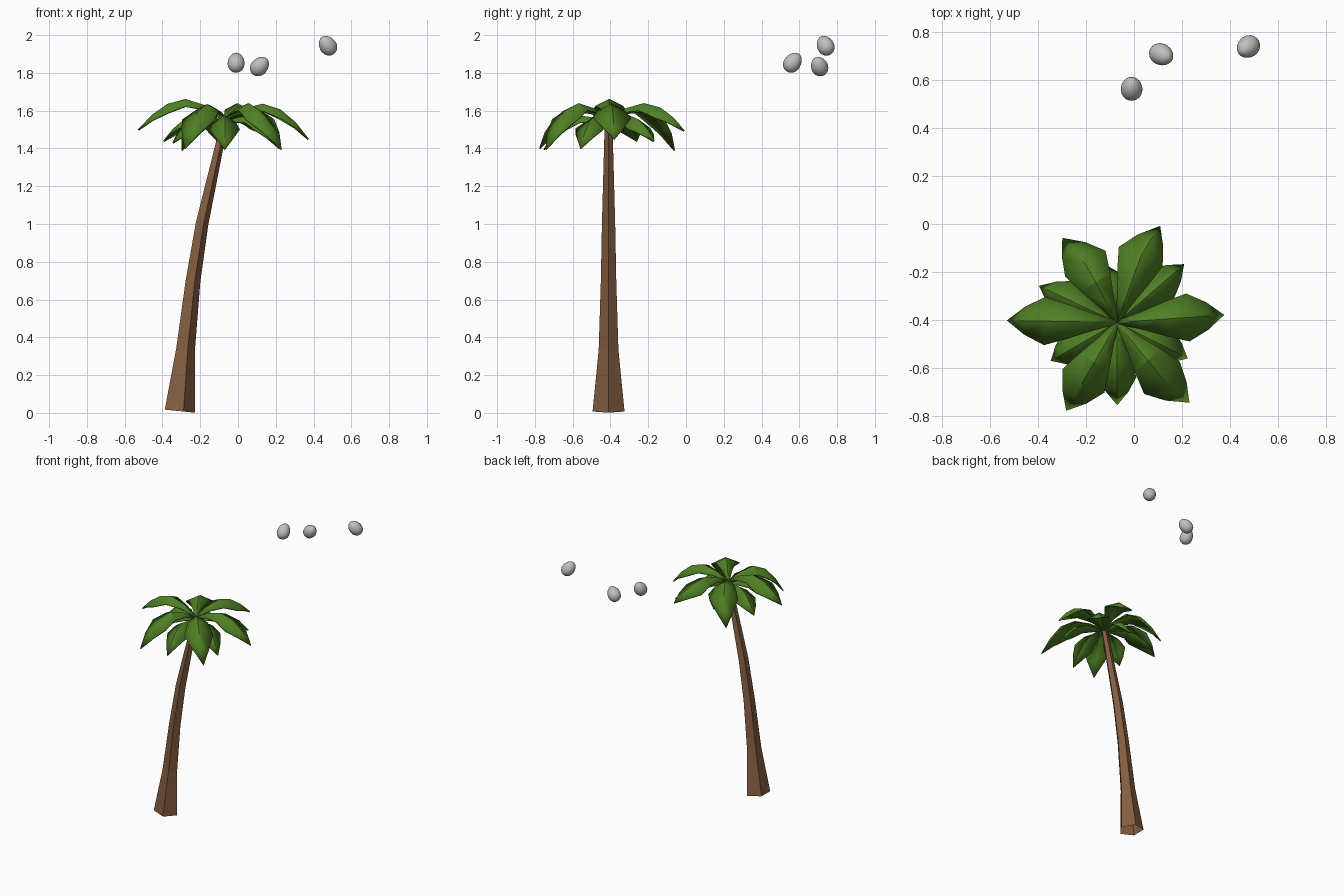
import bpy
import bmesh
from math import cos, sin, pi, radians
from mathutils import Vector

cube = bpy.data.objects.get("Cube")
if cube:
    bpy.data.objects.remove(cube, do_unlink=True)


def material(name, rgb):
    mat = bpy.data.materials.new(name)
    mat.use_nodes = True
    mat.diffuse_color = (*rgb, 1)
    mat.node_tree.nodes["Principled BSDF"].inputs["Base Color"].default_value = (*rgb, 1)
    return mat


bark = material("bark brown", (0.23, 0.11, 0.052))
green = material("leaf green", (0.08, 0.215, 0.018))
grey = material("nut grey", (0.52, 0.52, 0.52))


def finish(bm, name, mat, smooth=False):
    bmesh.ops.recalc_face_normals(bm, faces=bm.faces)
    mesh = bpy.data.meshes.new(name)
    bm.to_mesh(mesh)
    bm.free()
    mesh.materials.append(mat)
    if smooth:
        for face in mesh.polygons:
            face.use_smooth = True
        mesh.set_sharp_from_angle(angle=radians(32))
    obj = bpy.data.objects.new(name, mesh)
    bpy.context.collection.objects.link(obj)
    return obj


# Trunk: five-sided rings swept along a leaning path (x, z, radius), open below
TREE_Y = -0.41
PATH = [(-0.316, 0.01, 0.089), (-0.283, 0.335, 0.055), (-0.242, 0.70, 0.043),
        (-0.194, 1.0, 0.037), (-0.131, 1.28, 0.029), (-0.07, 1.55, 0.021)]


def build_trunk():
    bm = bmesh.new()
    rings = []
    for i, (x, z, r) in enumerate(PATH):
        a, b = PATH[max(i - 1, 0)], PATH[min(i + 1, len(PATH) - 1)]
        along = Vector((b[0] - a[0], 0, b[1] - a[1])).normalized()
        across = Vector((along.z, 0, -along.x))
        centre = Vector((x, TREE_Y, z))
        rings.append([bm.verts.new(centre + across * (r * cos(2 * pi * k / 5))
                                   + Vector((0, r * sin(2 * pi * k / 5), 0)))
                      for k in range(5)])
    for low, high in zip(rings, rings[1:]):
        for k in range(5):
            n = (k + 1) % 5
            bm.faces.new((low[k], low[n], high[n], high[k]))
    bm.faces.new(rings[-1])
    finish(bm, "trunk", bark)


# Leaf: ridged arching blade, widest past the middle; sway shifts its middle sideways
def build_leaf(name, angle, length, base_z, peak_z, tip_z, half_width, sway=0):
    bm = bmesh.new()
    out = Vector((cos(radians(angle)), sin(radians(angle)), 0))
    side = Vector((-out.y, out.x, 0))
    root = Vector((-0.07, TREE_Y, 0))
    rise, fall = peak_z - base_z, peak_z - tip_z
    # distance along, height, width share, edge drop
    stations = [(0, base_z, 0.08, 0),
                (0.22, base_z + 0.66 * rise, 0.36, 0.02),
                (0.45, peak_z, 0.72, 0.035),
                (0.66, peak_z - 0.16 * fall, 1, 0.045),
                (0.84, peak_z - 0.52 * fall, 0.58, 0.027)]
    rows = []
    for t, z, w, drop in stations:
        mid = root + out * (t * length) + side * (sway * w) + Vector((0, 0, z))
        rows.append([bm.verts.new(mid + side * (s * w * half_width)
                                  - Vector((0, 0, drop * abs(s))))
                     for s in (-1, 0, 1)])
    for a, b in zip(rows, rows[1:]):
        for k in range(2):
            bm.faces.new((a[k], b[k], b[k + 1], a[k + 1]))
    tip = bm.verts.new(root + out * length + Vector((0, 0, tip_z)))
    for k in range(2):
        bm.faces.new((rows[-1][k], tip, rows[-1][k + 1]))
    leaf = finish(bm, name, green, smooth=True)
    thick = leaf.modifiers.new("thickness", 'SOLIDIFY')
    thick.thickness = 0.008
    thick.offset = -1


# Nut: smooth egg shape tilted along an axis
def build_nut(name, centre, axis):
    bm = bmesh.new()
    bmesh.ops.create_uvsphere(bm, u_segments=20, v_segments=14, radius=1)
    for v in bm.verts:
        taper = 1 - 0.1 * v.co.z
        v.co = Vector((v.co.x * 0.045 * taper, v.co.y * 0.045 * taper, v.co.z * 0.057))
    nut = finish(bm, name, grey, smooth=True)
    nut.location = centre
    nut.rotation_euler = Vector(axis).to_track_quat('Z', 'Y').to_euler()


build_trunk()

# Upper crown: angle, length, peak height, tip height, sway
UPPER = [(4, 0.447, 1.637, 1.45, 0), (66, 0.44, 1.64, 1.495, 0.022),
         (123, 0.42, 1.635, 1.39, -0.022), (179, 0.46, 1.662, 1.50, 0),
         (240, 0.425, 1.635, 1.40, 0), (312, 0.45, 1.64, 1.395, -0.016)]
for i, (angle, length, peak, tip, sway) in enumerate(UPPER, 1):
    build_leaf(f"upper_leaf_{i}", angle, length, 1.56, peak, tip, 0.1, sway)

# Lower crown: shorter leaves in the gaps
LOWER = [(41, 0.37, 1.44), (100, 0.24, 1.44), (155, 0.36, 1.44),
         (210, 0.32, 1.43), (270, 0.345, 1.395), (333, 0.33, 1.40)]
for i, (angle, length, tip) in enumerate(LOWER, 1):
    build_leaf(f"lower_leaf_{i}", angle, length, 1.54, 1.575, tip, 0.08)

# Loose nuts in the air
build_nut("nut_1", (-0.01, 0.565, 1.855), (0, 0.6, 0.8))
build_nut("nut_2", (0.115, 0.706, 1.835), (0.65, -0.3, 0.7))
build_nut("nut_3", (0.475, 0.738, 1.945), (-0.5, -0.4, 0.75))
